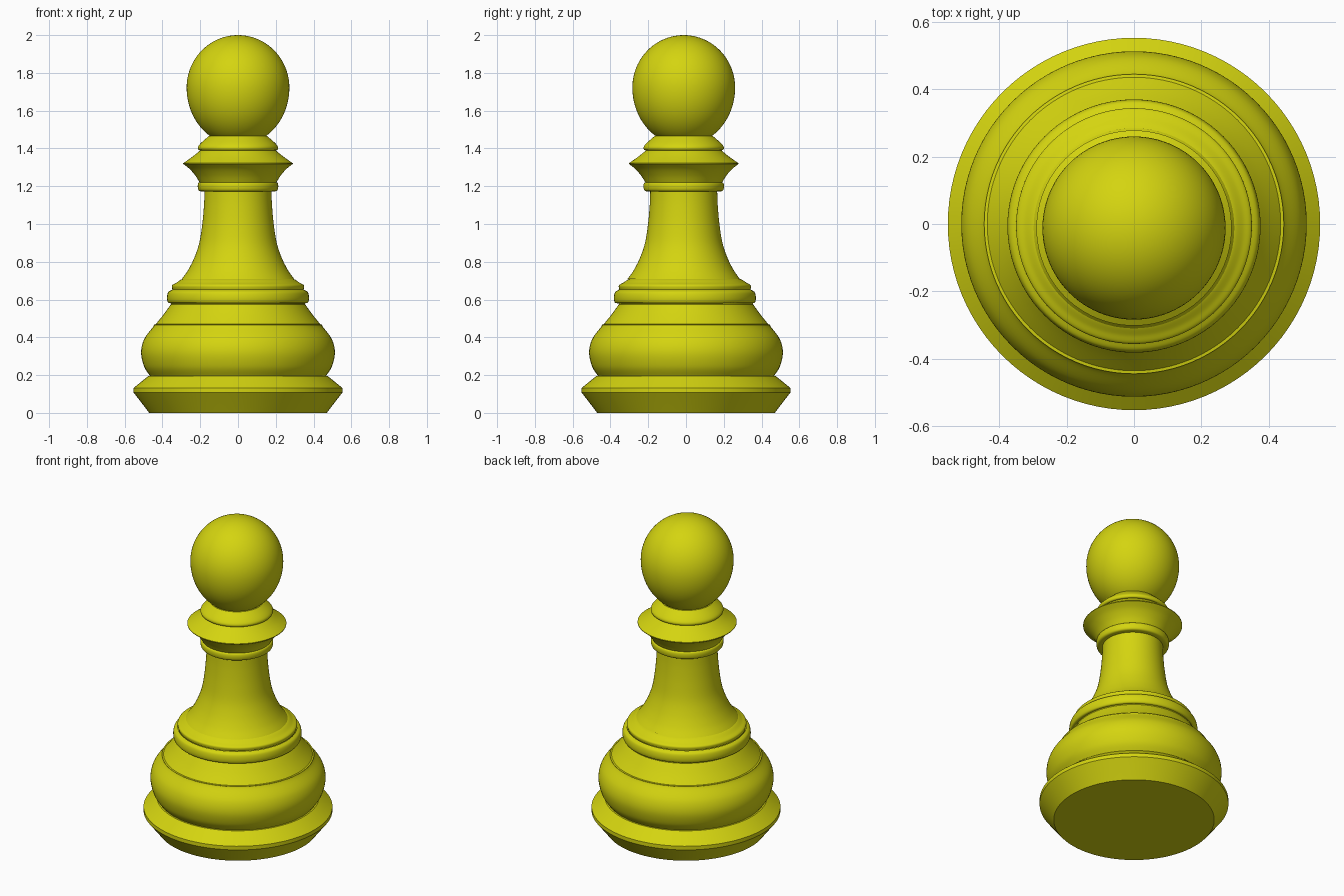
import bpy
import bmesh
import math

cube = bpy.data.objects.get("Cube")
if cube:
    bpy.data.objects.remove(cube, do_unlink=True)

SEGMENTS = 96
LEAN = -0.012   # the shaft and head sit slightly towards the front

yellow = bpy.data.materials.new("yellow")
yellow.use_nodes = True
colour = (0.66, 0.66, 0.005, 1)
yellow.diffuse_color = colour
yellow.node_tree.nodes["Principled BSDF"].inputs["Base Color"].default_value = colour


def smooth_curve(points, steps=6):
    """Catmull-Rom curve through (radius, height) points."""
    pts = [points[0]] + points + [points[-1]]
    out = []
    for a, b, c, d in zip(pts, pts[1:], pts[2:], pts[3:]):
        for s in range(steps):
            t = s / steps
            out.append(tuple(
                0.5 * (2 * q + (r - p) * t + (2 * p - 5 * q + 4 * r - u) * t * t
                       + (3 * q - p - 3 * r + u) * t ** 3)
                for p, q, r, u in zip(a, b, c, d)))
    return out + [points[-1]]


def lathe(name, profile, y=0.0, sharp=30):
    """Spin a (radius, height) profile around the vertical axis."""
    bm = bmesh.new()
    verts = [bm.verts.new((r, 0, z)) for r, z in profile]
    edges = [bm.edges.new(pair) for pair in zip(verts, verts[1:])]
    bmesh.ops.spin(bm, geom=verts + edges, cent=(0, 0, 0), axis=(0, 0, 1),
                   angle=math.tau, steps=SEGMENTS, use_duplicate=False)
    bmesh.ops.remove_doubles(bm, verts=bm.verts, dist=0.0001)
    bmesh.ops.recalc_face_normals(bm, faces=bm.faces)
    # Open shells must face away from the axis
    side = max(bm.faces, key=lambda f: f.normal.xy.length)
    if side.normal.xy.dot(side.calc_center_median().xy) < 0:
        bmesh.ops.reverse_faces(bm, faces=bm.faces)
    mesh = bpy.data.meshes.new(name)
    bm.to_mesh(mesh)
    bm.free()
    mesh.materials.append(yellow)
    obj = bpy.data.objects.new(name, mesh)
    obj.location.y = y
    bpy.context.collection.objects.link(obj)
    bpy.ops.object.select_all(action='DESELECT')
    obj.select_set(True)
    bpy.context.view_layer.objects.active = obj
    bpy.ops.object.shade_smooth_by_angle(angle=math.radians(sharp))
    return obj


# Foot with a closed underside
lathe("foot", [(0, 0), (0.47, 0), (0.485, 0.02), (0.553, 0.108),
               (0.553, 0.132), (0.475, 0.195), (0.46, 0.195)])

# Rounded belly and the cone above it
lathe("belly", smooth_curve([(0.465, 0.195), (0.497, 0.245), (0.513, 0.32),
                             (0.497, 0.39), (0.45, 0.455), (0.445, 0.468)])
      + [(0.432, 0.47)])
lathe("shoulder", smooth_curve([(0.437, 0.468), (0.395, 0.52), (0.355, 0.575)])
      + [(0.355, 0.583)])

# Stepped rings under the shaft
lathe("lower_ring", smooth_curve([(0.35, 0.58), (0.37, 0.584), (0.376, 0.608),
                                  (0.37, 0.638), (0.35, 0.652)]), LEAN / 2)
lathe("step_ring", smooth_curve([(0.347, 0.652), (0.349, 0.675), (0.325, 0.69),
                                 (0.303, 0.705), (0.285, 0.712)]), LEAN / 2)

# Flared shaft
lathe("shaft", smooth_curve([(0.298, 0.708), (0.265, 0.755), (0.232, 0.82),
                             (0.205, 0.9), (0.189, 1.0), (0.18, 1.1),
                             (0.177, 1.18)]), LEAN)

# Collar: bead, pointed flange, upper bead
lathe("neck_bead", smooth_curve([(0.175, 1.172), (0.205, 1.175), (0.213, 1.195),
                                 (0.21, 1.217), (0.195, 1.222)], 4), LEAN)
lathe("collar", smooth_curve([(0.203, 1.22), (0.225, 1.255), (0.255, 1.29),
                              (0.29, 1.318)])
      + smooth_curve([(0.29, 1.322), (0.24, 1.357), (0.197, 1.392)]), LEAN)
lathe("upper_bead", smooth_curve([(0.19, 1.39), (0.208, 1.392), (0.212, 1.408),
                                  (0.195, 1.43), (0.155, 1.465)])
      + [(0.12, 1.465)], LEAN)

# Head: round above, slightly drawn out below
head = []
for i in range(49):
    a = math.pi * (i / 48 - 0.5)
    height = 0.278 if a > 0 else 0.306
    head.append((0.272 * math.cos(a), 1.722 + height * math.sin(a)))
lathe("head", head, LEAN)
